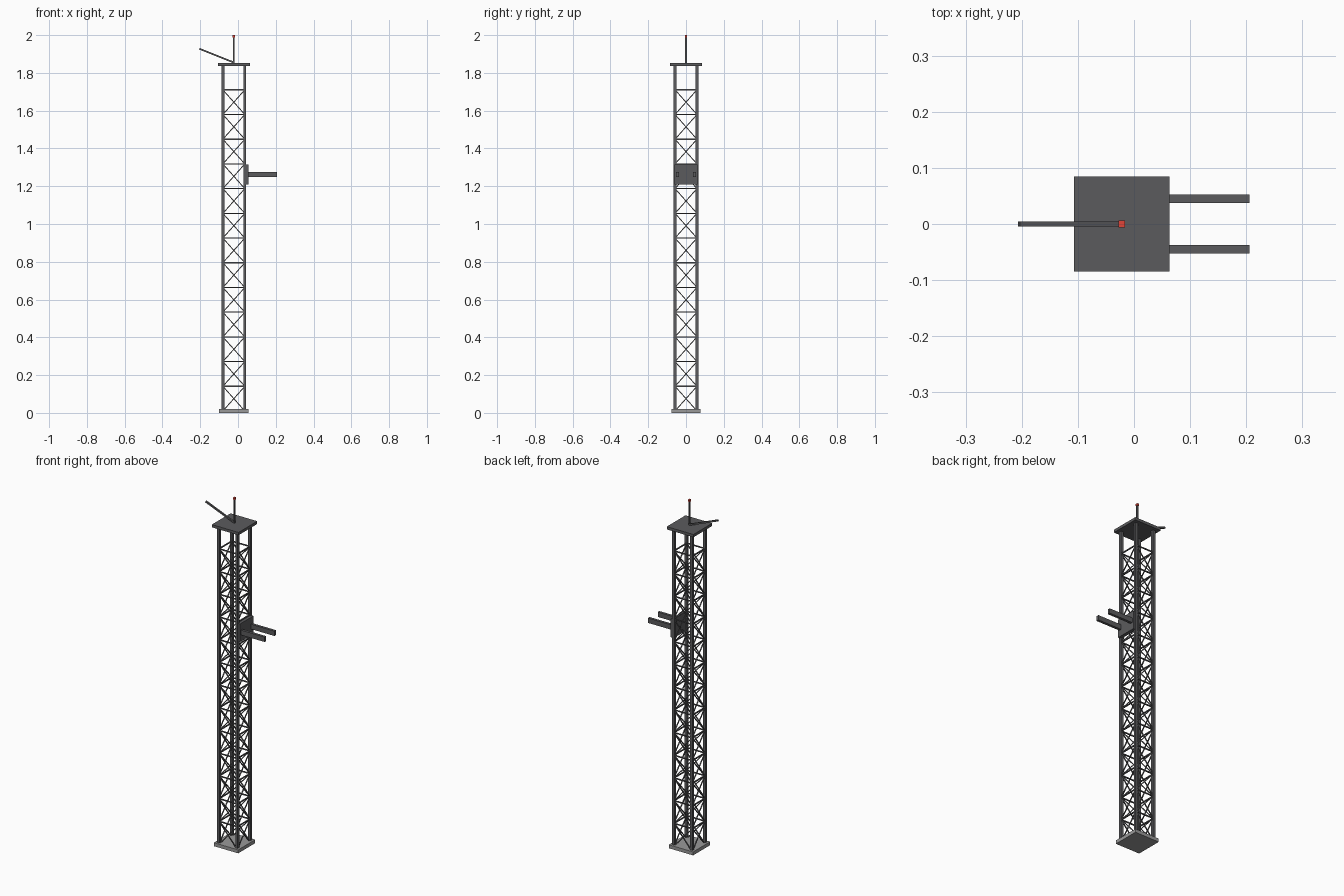
import bpy
import bmesh
from mathutils import Matrix, Vector

cube = bpy.data.objects.get("Cube")
if cube:
    bpy.data.objects.remove(cube, do_unlink=True)


def material(name, colour):
    mat = bpy.data.materials.new(name)
    mat.use_nodes = True
    mat.diffuse_color = (*colour, 1)
    mat.node_tree.nodes["Principled BSDF"].inputs["Base Color"].default_value = (*colour, 1)
    return mat


steel = material("dark steel", (0.105, 0.105, 0.11))
concrete = material("light grey base", (0.32, 0.32, 0.32))
red = material("red lamp", (0.75, 0.06, 0.04))


def add_box(bm, centre, size):
    bmesh.ops.create_cube(bm, size=1, matrix=Matrix.Translation(centre) @ Matrix.Diagonal((*size, 1)))


def add_beam(bm, a, b, width):
    """Square bar running from a to b."""
    a, b = Vector(a), Vector(b)
    d = b - a
    turn = d.to_track_quat("Z", "Y").to_matrix().to_4x4()
    scale = Matrix.Diagonal((width, width, d.length, 1))
    bmesh.ops.create_cube(bm, size=1, matrix=Matrix.Translation((a + b) / 2) @ turn @ scale)


def finish(name, bm, mat):
    mesh = bpy.data.meshes.new(name)
    bm.to_mesh(mesh)
    bm.free()
    mesh.materials.append(mat)
    obj = bpy.data.objects.new(name, mesh)
    bpy.context.collection.objects.link(obj)


def box(name, centre, size, mat):
    bm = bmesh.new()
    add_box(bm, centre, size)
    finish(name, bm, mat)


def beam(name, a, b, width, mat):
    bm = bmesh.new()
    add_beam(bm, a, b, width)
    finish(name, bm, mat)


CX = -0.022       # tower axis
LEG = 0.058       # leg offset from the axis
TOP = 1.853
BAYS, START, BAY = 13, 0.01, 0.1308

# Base and top plates
box("base_plate", (CX, 0, 0.01), (0.155, 0.155, 0.02), concrete)
box("top_plate", (CX, 0, TOP - 0.008), (0.17, 0.17, 0.016), steel)

# Corner legs, in order around the tower
corners = [(CX + sx * LEG, sy * LEG) for sx, sy in ((-1, -1), (1, -1), (1, 1), (-1, 1))]
for i, (x, y) in enumerate(corners):
    beam(f"leg_{i + 1}", (x, y, 0.01), (x, y, TOP - 0.01), 0.015, steel)

# Lattice: crossed diagonals and a horizontal strut in each bay of each side
struts, braces = bmesh.new(), bmesh.new()
for i, p in enumerate(corners):
    q = corners[(i + 1) % 4]
    for k in range(BAYS):
        low = START + k * BAY
        high = low + BAY
        add_beam(struts, (*p, high), (*q, high), 0.006)
        add_beam(braces, (*p, low), (*q, high), 0.005)
        add_beam(braces, (*q, low), (*p, high), 0.005)
finish("horizontal_struts", struts, steel)
finish("cross_braces", braces, steel)

# Side bracket with two arms
box("bracket_plate", (0.045, 0, 1.262), (0.02, 0.122, 0.105), steel)
for side, y in (("front", -0.045), ("back", 0.045)):
    box(f"{side}_arm", (0.128, y, 1.262), (0.156, 0.015, 0.028), steel)

# Mast with lamp, and the slanted boom
beam("mast", (CX, 0, TOP - 0.005), (CX, 0, 1.99), 0.008, steel)
box("lamp", (CX, 0, 1.994), (0.012, 0.012, 0.012), red)
beam("boom", (CX, 0, TOP + 0.002), (-0.205, 0, 1.928), 0.009, steel)
